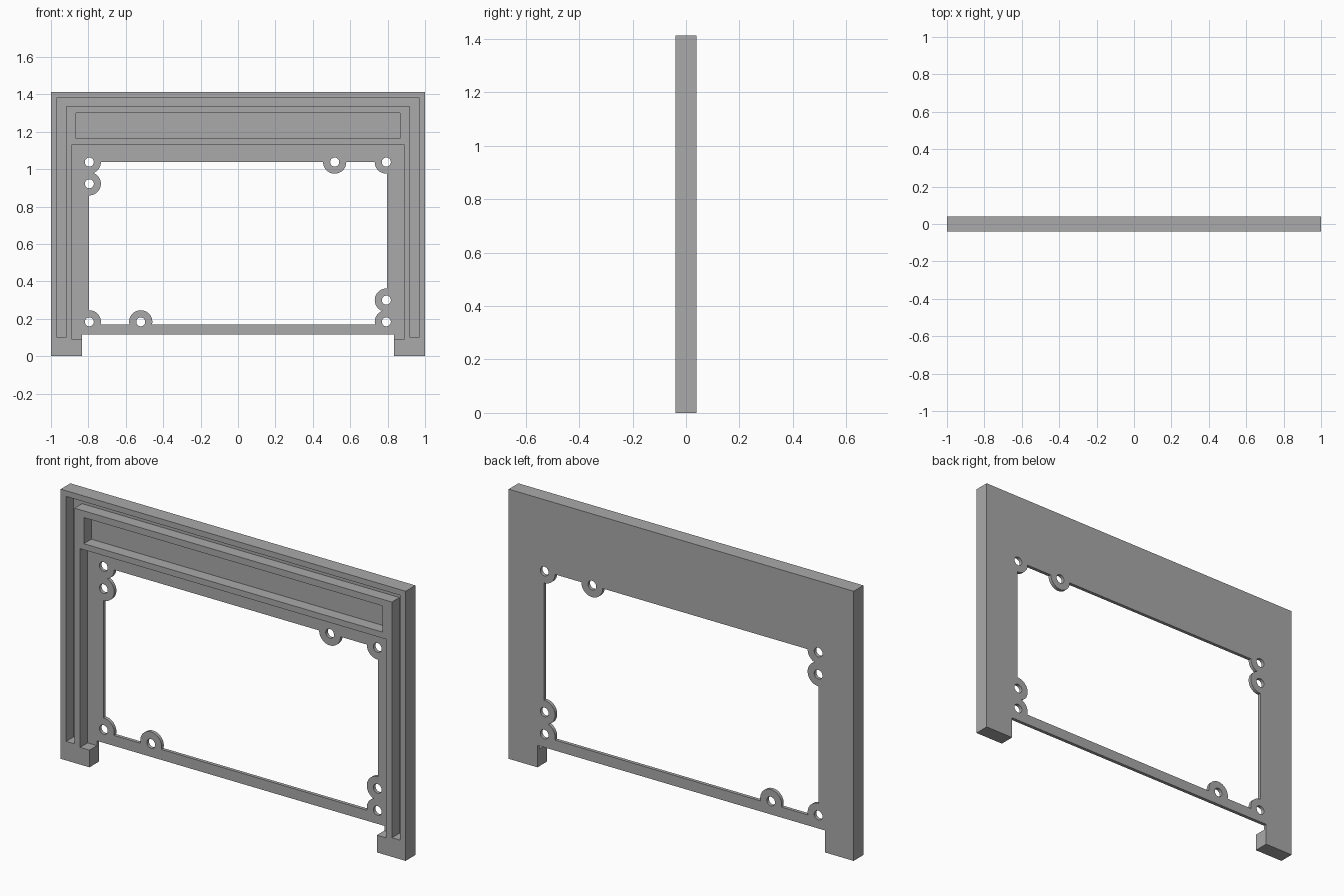
import bpy
import bmesh

if "Cube" in bpy.data.objects:
    bpy.data.objects.remove(bpy.data.objects["Cube"], do_unlink=True)

FRONT, BACK, FLOOR = -0.04, 0.04, 0.022   # FLOOR: depth reached by recesses
OUT = 0.2                                 # cutters overshoot the body by this

grey = bpy.data.materials.new("plain grey")
grey.use_nodes = True
colour = (0.4, 0.4, 0.4, 1)
grey.diffuse_color = colour
grey.node_tree.nodes["Principled BSDF"].inputs["Base Color"].default_value = colour


def prism(name, outline, y0, y1):
    """Extrude an (x, z) outline from y0 to y1."""
    bm = bmesh.new()
    face = bm.faces.new([bm.verts.new((x, y0, z)) for x, z in outline])
    new = bmesh.ops.extrude_face_region(bm, geom=[face])["geom"]
    verts = [v for v in new if isinstance(v, bmesh.types.BMVert)]
    bmesh.ops.translate(bm, verts=verts, vec=(0, y1 - y0, 0))
    bmesh.ops.recalc_face_normals(bm, faces=bm.faces)
    mesh = bpy.data.meshes.new(name)
    bm.to_mesh(mesh)
    bm.free()
    mesh.materials.append(grey)
    obj = bpy.data.objects.new(name, mesh)
    bpy.context.collection.objects.link(obj)
    return obj


def rect(x, z0, z1):
    return [(-x, z0), (x, z0), (x, z1), (-x, z1)]


def cylinder(name, x, z, radius, depth):
    bpy.ops.mesh.primitive_cylinder_add(vertices=40, radius=radius, depth=depth,
                                        location=(x, 0, z), rotation=(1.5708, 0, 0))
    obj = bpy.context.object
    obj.name = name
    return obj


def cut(target, cutter):
    """Subtract the cutter from the target and discard it."""
    mod = target.modifiers.new("cut", 'BOOLEAN')
    mod.operation, mod.solver, mod.object = 'DIFFERENCE', 'EXACT', cutter
    bpy.context.view_layer.objects.active = target
    bpy.ops.object.modifier_apply(modifier=mod.name)
    bpy.data.objects.remove(cutter, do_unlink=True)


# Body slab with two feet
half = [(1, 1.413), (1, 0), (0.833, 0), (0.833, 0.115)]
frame = prism("bezel_frame", half + [(-x, z) for x, z in reversed(half)], FRONT, BACK)

# Recess around the opening, and the long panel above it
cut(frame, prism("window_recess", rect(0.887, 0.09, 1.131), -OUT, FLOOR))
cut(frame, prism("panel_recess", rect(0.866, 1.163, 1.3), -OUT, FLOOR))

# Groove running up both sides and across the top
arch = [(0.968, 0.1), (0.968, 1.383)]
inner = [(-0.92, 0.1), (-0.92, 1.335)]
groove = arch + [(-x, z) for x, z in reversed(arch)] + inner + [(-x, z) for x, z in reversed(inner)]
cut(frame, prism("groove", groove, -OUT, FLOOR))

# Opening that leaves round screw lugs standing at its edge
L, R, TOP, LOW = -0.795, 0.793, 1.038, 0.184
lugs = [(L, TOP), (L, 0.922), (0.517, TOP), (R, TOP),
        (R, 0.3), (R, LOW), (-0.52, LOW), (L, LOW)]
opening = prism("opening", rect(0.796, 0.17, 1.038), -OUT, OUT)
for x, z in lugs:
    cut(opening, cylinder("lug", x, z, 0.062, 1))
cut(frame, opening)

# Screw holes through the lugs
for x, z in lugs:
    cut(frame, cylinder("screw_hole", x, z, 0.024, 1))

bpy.ops.object.select_all(action='DESELECT')
frame.select_set(True)
bpy.context.view_layer.objects.active = frame
bpy.ops.object.shade_smooth_by_angle()
